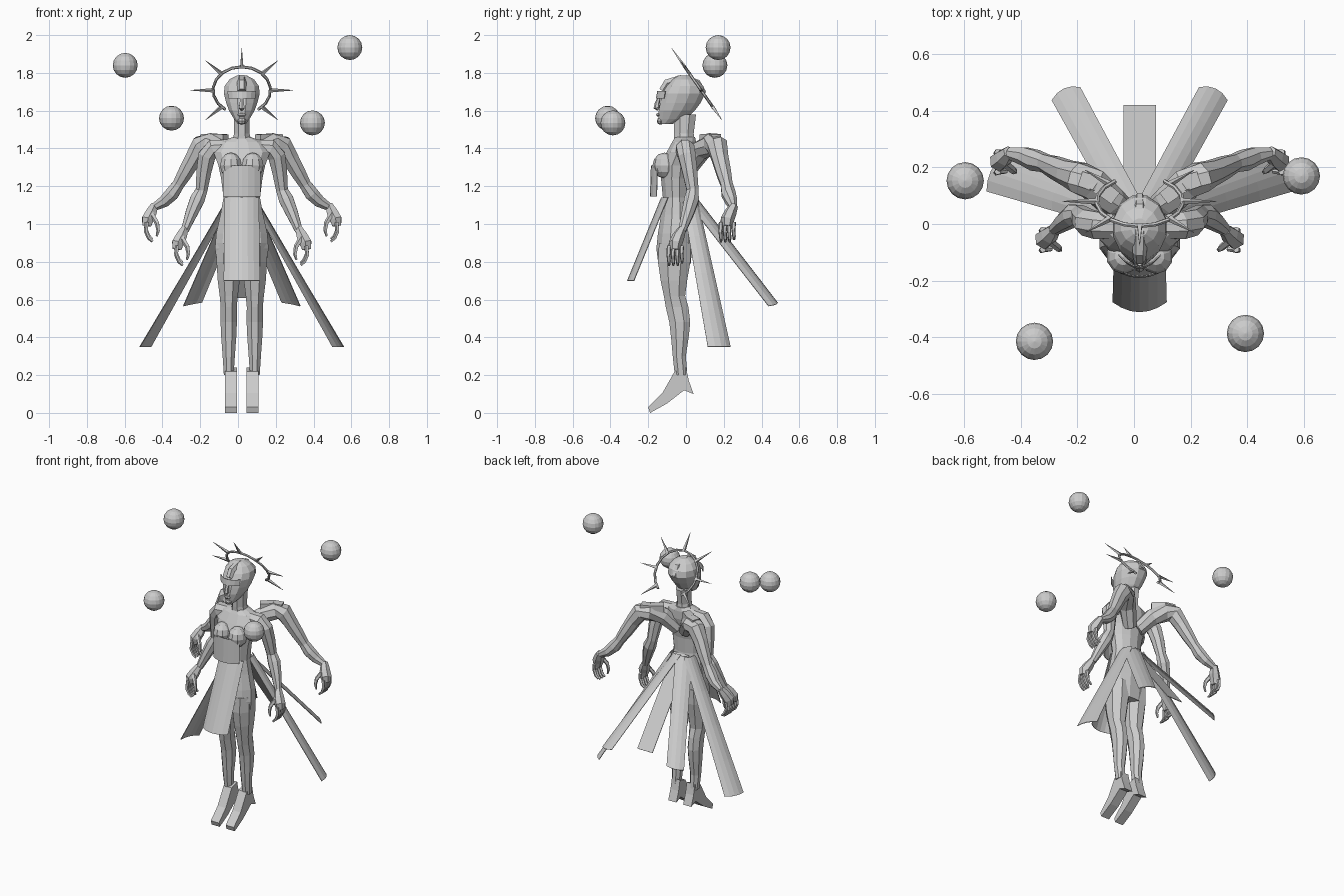
import bpy, bmesh, math
from mathutils import Vector, Matrix

cube = bpy.data.objects.get("Cube")
if cube:
    bpy.data.objects.remove(cube, do_unlink=True)

stone = bpy.data.materials.new("stone_grey")
stone.use_nodes = True
GREY = (0.6, 0.6, 0.6, 1)
stone.diffuse_color = GREY
stone.node_tree.nodes["Principled BSDF"].inputs["Base Color"].default_value = GREY
CX = 0.02  # the figure stands slightly off centre


def finish(bm, name, shift=CX):
    bmesh.ops.recalc_face_normals(bm, faces=bm.faces)
    mesh = bpy.data.meshes.new(name)
    bm.to_mesh(mesh)
    bm.free()
    mesh.materials.append(stone)
    ob = bpy.data.objects.new(name, mesh)
    ob.location.x = shift
    bpy.context.collection.objects.link(ob)
    return ob


def skin(name, rings, closed=True):
    """Bridge a list of point rings and cap the ends."""
    bm = bmesh.new()
    rows = [[bm.verts.new(p) for p in ring] for ring in rings]
    n = len(rows[0])
    for a, b in zip(rows, rows[1:]):
        for i in range(n if closed else n - 1):
            j = (i + 1) % n
            bm.faces.new((a[i], a[j], b[j], b[i]))
    if closed:
        bm.faces.new(rows[0])
        bm.faces.new(rows[-1])
    return finish(bm, name)


def loft(name, sections, n=10, cx=0.0):
    """Horizontal oval sections: height, half width, front y, back y."""
    rings = []
    for z, w, front, back in sections:
        mid, r = (front + back) / 2, (back - front) / 2
        turn = [math.tau * (i + 0.5) / n for i in range(n)]
        rings.append([(cx + w * math.cos(t), mid + r * math.sin(t), z) for t in turn])
    return skin(name, rings)


def tube(name, path, side=1, n=8, ref=(0, 1, 0)):
    """Limb along a path of x, y, z, radius, mirrored by side."""
    pts = [Vector((p[0] * side, p[1], p[2])) for p in path]
    rings = []
    for i, p in enumerate(pts):
        d = (pts[min(i + 1, len(pts) - 1)] - pts[max(i - 1, 0)]).normalized()
        u = d.cross(Vector(ref)).normalized()
        v = d.cross(u)
        r = path[i][3]
        turn = [math.tau * (k + 0.5) / n for k in range(n)]
        rings.append([p + (u * math.cos(t) + v * math.sin(t)) * r for t in turn])
    return skin(name, rings)


def sheet(name, top, bottom, half_top, half_bottom, bulge, cols=6, side=1):
    """Curved hanging cloth strip between a top and a bottom edge."""
    rings = []
    for k in range(5):
        f = k / 4
        c = Vector(top).lerp(Vector(bottom), f)
        h = Vector(half_top).lerp(Vector(half_bottom), f)
        row = []
        for i in range(cols + 1):
            t = 2 * i / cols - 1
            p = c + h * t + Vector(bulge) * (1 - t * t)
            row.append((p.x * side, p.y, p.z))
        rings.append(row)
    ob = skin(name, rings, closed=False)
    mod = ob.modifiers.new("thickness", "SOLIDIFY")
    mod.thickness = 0.004
    mod.offset = 0


def ball(name, centre, radii, seg=16, rows=8, shift=CX):
    bm = bmesh.new()
    bmesh.ops.create_uvsphere(bm, u_segments=seg, v_segments=rows, radius=1,
                              matrix=Matrix.Translation(centre) @ Matrix.Diagonal((*radii, 1)))
    return finish(bm, name, shift)


# Head, neck and torso
loft("head", [(1.53, .022, -.14, -.07), (1.555, .042, -.147, 0), (1.6, .07, -.148, .05),
              (1.64, .085, -.14, .08), (1.69, .098, -.13, .105), (1.73, .094, -.105, .095),
              (1.765, .068, -.075, .06), (1.785, .03, -.045, .02)], 12)
loft("neck", [(1.42, .06, -.065, .05), (1.48, .044, -.068, .045), (1.58, .046, -.07, .058)], 8)
loft("torso", [(1.46, .05, -.06, .05), (1.435, .12, -.075, .055), (1.38, .155, -.105, .055),
               (1.31, .128, -.14, .04), (1.24, .113, -.135, .025), (1.14, .1, -.125, .02),
               (1.05, .117, -.135, .03), (.95, .14, -.152, .04), (.87, .147, -.16, .036),
               (.79, .135, -.15, .028)], 12)

# Face: visor, nose, lips and skull crest
sheet("visor", (0, -.108, 1.705), (0, -.115, 1.665), (.075, 0, 0), (.07, 0, 0), (0, -.042, 0))
tube("nose", [(0, -.14, 1.675, .008), (0, -.152, 1.64, .013), (0, -.155, 1.615, .017),
              (0, -.145, 1.605, .008)], n=6)
ball("lips", (0, -.146, 1.578), (.024, .012, .01), 8, 4)
ball("chin", (0, -.135, 1.545), (.024, .02, .02), 8, 4)
tube("skull_crest", [(0, -.125, 1.705, .022), (0, -.1, 1.745, .025), (0, -.03, 1.765, .027),
                     (0, .06, 1.745, .024), (0, .095, 1.69, .018)], n=6, ref=(1, 0, 0))

# Spiked halo, open at the bottom and tilted back
TILT = math.radians(35)


def halo_point(r, deg):
    a = math.radians(deg)
    h = r * math.sin(a)
    return (r * math.cos(a), .08 - h * math.sin(TILT), 1.708 + h * math.cos(TILT))


NORMAL = (0, math.cos(TILT), math.sin(TILT))
tube("halo_ring", [(*halo_point(.152, -55 + 290 * i / 14), .008) for i in range(15)],
     n=6, ref=NORMAL)
for deg in range(-45, 226, 45):
    tube("halo_spike", [(*halo_point(.15, deg), .012), (*halo_point(.272, deg), .001)],
         n=4, ref=NORMAL)

# Limbs, built once per side
FOOT = [(0, .24), (.015, .17), (.04, .1), (-.01, .12), (-.1, .05), (-.19, 0),
        (-.2, .03), (-.125, .105), (-.06, .22)]


def hand(name, side, dy=0, dx=0, dz=0):
    def move(path):
        return [(x + dx, y + dy, z + dz, r) for x, y, z, r in path]
    tube(name + "_palm", move([(.302, -.02, .975, .022), (.32, -.04, .935, .033),
                               (.338, -.055, .9, .036), (.343, -.057, .865, .026)]), side, 6)
    for i in range(4):
        y = -.09 + .023 * i
        low = .012 * (i == 3)
        tube(name + "_finger", move([(.342, y, .885, .012), (.347, y - .003, .835 + low, .011),
                                     (.332, y, .8 + low, .01), (.312, y, .782 + low, .007)]),
             side, 5)
    tube(name + "_thumb", move([(.318, -.06, .93, .015), (.288, -.085, .88, .013),
                                (.282, -.09, .84, .01), (.29, -.09, .81, .006)]), side, 5)


for s, tag in ((1, "left"), (-1, "right")):
    ball(tag + "_breast", (.058 * s, -.115, 1.31), (.06, .062, .068), 10, 6)
    loft(tag + "_leg", [(.9, .068, -.15, .03), (.8, .07, -.155, .03), (.7, .063, -.14, .012),
                        (.62, .052, -.122, 0), (.56, .046, -.112, .018), (.48, .047, -.093, .027),
                        (.4, .043, -.083, .018), (.3, .035, -.073, .002),
                        (.2, .028, -.062, .01)], 8, .069 * s)
    skin(tag + "_foot", [[(s * x, y, z) for y, z in FOOT] for x in (.026, .088)])

    # Front arm
    tube(tag + "_front_arm", [(.08, -.01, 1.405, .045), (.15, -.005, 1.4, .052),
                              (.185, .005, 1.36, .05), (.2, .02, 1.28, .043),
                              (.213, .035, 1.18, .034), (.235, .03, 1.13, .042),
                              (.265, .01, 1.06, .035), (.302, -.02, .965, .022)], s)
    hand(tag + "_front_hand", s)

    # Rear arm rising from the back, with an angular shoulder
    tube(tag + "_rear_arm", [(.03, .02, 1.3, .045), (.1, .08, 1.39, .055),
                             (.165, .14, 1.425, .06), (.215, .165, 1.415, .058),
                             (.255, .18, 1.35, .048), (.3, .2, 1.27, .042),
                             (.335, .215, 1.21, .034), (.37, .225, 1.16, .04),
                             (.41, .24, 1.12, .034), (.462, .25, 1.09, .022)], s)
    tube(tag + "_shoulder_cap", [(.085, .09, 1.45, .035), (.15, .14, 1.45, .04),
                                 (.21, .16, 1.448, .038)], s, 4, (0, 0, 1))
    hand(tag + "_rear_hand", s, .275, .16, .125)

    # Side and back cloth strips
    sheet(tag + "_side_strip", (.06, .02, 1.13), (.51, .175, .35), (-.015, .04, 0),
          (-.03, .06, 0), (.015, .012, 0), 4, s)
    sheet(tag + "_back_strip", (.025, .03, 1.13), (.26, .46, .575), (-.045, .025, .01),
          (-.05, .023, .01), (.008, .018, 0), 4, s)

# Centre cloth
sheet("back_strip", (0, .02, 1.13), (0, .42, .61), (.058, 0, 0), (.058, 0, 0), (0, 0, 0), 2)
sheet("front_skirt", (0, -.095, 1.14), (0, -.275, .7), (.09, 0, 0), (.095, 0, 0), (0, -.035, 0))
sheet("chest_cloth", (0, -.15, 1.31), (0, -.155, 1.145), (.098, 0, 0), (.098, 0, 0), (0, -.034, 0))

# Floating orbs
for x, y, z in ((-.597, .153, 1.84), (.592, .17, 1.934), (-.352, -.415, 1.56), (.394, -.387, 1.535)):
    ball("orb", (x, y, z), (.066, .066, .066), shift=0)
